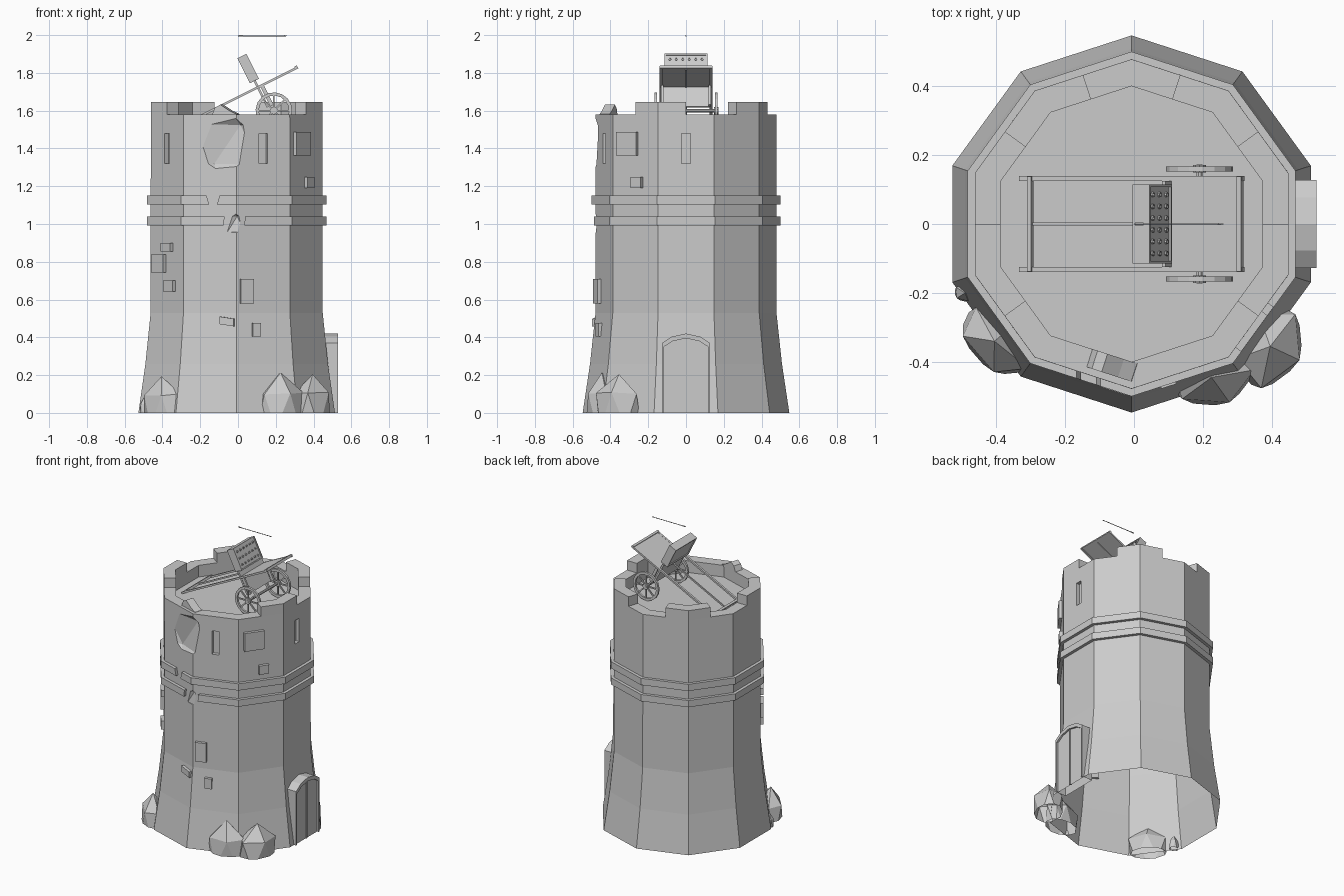
import bpy, bmesh, random
from math import sin, cos, pi, radians, atan
from mathutils import Matrix, Vector

if "Cube" in bpy.data.objects:
    bpy.data.objects.remove(bpy.data.objects["Cube"])

random.seed(4)
CX = -0.007                      # tower axis
I = Matrix.Identity(4)
T = Matrix.Translation
COS18 = cos(radians(18))


def finish(name, bm, M=I):
    bmesh.ops.recalc_face_normals(bm, faces=bm.faces)
    me = bpy.data.meshes.new(name)
    bm.to_mesh(me)
    bm.free()
    me.transform(M)
    ob = bpy.data.objects.new(name, me)
    bpy.context.collection.objects.link(ob)
    return ob


def prism(name, pts, d0, d1, M=I):
    """Polygon in local xy, extruded along local z."""
    bm = bmesh.new()
    a = [bm.verts.new((x, y, d0)) for x, y in pts]
    b = [bm.verts.new((x, y, d1)) for x, y in pts]
    bm.faces.new(a)
    bm.faces.new(b)
    n = len(pts)
    for i in range(n):
        j = (i + 1) % n
        bm.faces.new((a[i], a[j], b[j], b[i]))
    return finish(name, bm, M)


def revolve(name, prof, n, M=I, closed=False, start=18):
    """(radius, z) profile turned round local z."""
    bm = bmesh.new()
    rings = []
    for r, z in prof:
        if r == 0:
            rings.append([bm.verts.new((0, 0, z))] * n)
        else:
            rings.append([bm.verts.new((r * cos(radians(start) + 2 * pi * k / n),
                                        r * sin(radians(start) + 2 * pi * k / n), z)) for k in range(n)])
    for i in range(len(prof) - (0 if closed else 1)):
        p, q = rings[i], rings[(i + 1) % len(prof)]
        for k in range(n):
            m = (k + 1) % n
            bm.faces.new(list(dict.fromkeys((p[k], p[m], q[m], q[k]))))
    return finish(name, bm, M)


def box(name, c, s, M=I):
    bm = bmesh.new()
    bmesh.ops.create_cube(bm, size=1, matrix=T(c) @ Matrix.Diagonal((*s, 1)))
    return finish(name, bm, M)


def lump(name, c, s, jit, rot=0, ground=False):
    """Angular stone; ground=True cuts it open at z = 0."""
    bm = bmesh.new()
    bmesh.ops.create_icosphere(bm, subdivisions=1, radius=1)
    for v in bm.verts:
        v.co *= 1 + random.uniform(-jit, jit)
    bm.transform(T(c) @ Matrix.Rotation(radians(rot), 4, 'Z') @ Matrix.Diagonal((*s, 1)))
    if ground:
        g = bm.verts[:] + bm.edges[:] + bm.faces[:]
        bmesh.ops.bisect_plane(bm, geom=g, plane_co=(0, 0, 0), plane_no=(0, 0, -1), clear_outer=True)
    return finish(name, bm)


def subtract(ob, cutters):
    for c in cutters:
        m = ob.modifiers.new("cut", 'BOOLEAN')
        m.operation, m.solver, m.object = 'DIFFERENCE', 'EXACT', c
        bpy.context.view_layer.objects.active = ob
        bpy.ops.object.modifier_apply(modifier=m.name)


def open_bottom(ob):
    bm = bmesh.new()
    bm.from_mesh(ob.data)
    low = [f for f in bm.faces if all(v.co.z < 1e-4 for v in f.verts)]
    bmesh.ops.delete(bm, geom=low, context='FACES')
    bm.to_mesh(ob.data)
    bm.free()


def face(deg, a):
    """Frame on a tower side: x along the side, y up, z outward."""
    t = radians(deg)
    return Matrix(((-sin(t), 0, cos(t), CX + a * cos(t)), (cos(t), 0, sin(t), a * sin(t)),
                   (0, 1, 0, 0), (0, 0, 0, 1)))


def rect(x, y, w, h, skew=0):
    return [(x - w / 2, y - h / 2), (x + w / 2, y - h / 2 + skew), (x + w / 2, y + h / 2 + skew), (x - w / 2, y + h / 2)]


# tower body with parapet and sunken floor
A = 0.455
tower = revolve("tower_body", [(0, 0), (.547, 0), (.508, .26), (.479, .53), (.478, 1.58),
                               (.40, 1.58), (.40, 1.5), (0, 1.5)], 10, T((CX, 0, 0)))

# merlons on alternate corners, the front one broken
for d in (54, 126, 198, 342):
    pts = [(r * k * cos(radians(d + o)) + CX, r * k * sin(radians(d + o)))
           for r, seq in ((.478, (-18, 0, 18)), (.40, (18, 0, -18)))
           for o in seq for k in [COS18 if o else 1]]
    prism("merlon", pts, 1.58, 1.645)
broken = prism("broken_merlon", [(0, 1.57), (.146, 1.57), (.14, 1.582), (.10, 1.60), (.05, 1.632), (.02, 1.615)],
               -.075, -.02, face(252, A))

# two belts
belts = [revolve("belt", [(.46, z), (.5, z), (.5, z + .046), (.46, z + .046)], 10, T((CX, 0, 0)), True)
         for z in (.993, 1.104)]

# damage and arrow slits
dent = lump("dent_cutter", (-.085, -.545, 1.42), (.27, .14, .24), .06, -14)
low_dent = lump("low_dent_cutter", (-.03, -.525, 1.0), (.09, .07, .09), .08)
gaps = [prism("gap_cutter", p, .4, .6, face(270, 0))
        for p in ([(-.075, .95), (.04, .95), (.045, 1.07), (-.06, 1.07)],
                  [(-.14, 1.08), (-.11, 1.08), (-.085, 1.17), (-.165, 1.17)])]
slits = [prism("slit_cutter", rect(0, 1.4, .046, .16), -.025, .05, face(d, A)) for d in (216, 288, 0)]
subtract(tower, [dent, low_dent] + slits)
subtract(broken, [dent])
open_bottom(tower)
for b, g in zip(belts, gaps):
    subtract(b, [g])
for c in [dent, low_dent] + gaps + slits:
    bpy.data.objects.remove(c)

# raised bricks: side, x, z, width, height, skew
for d, x, z, w, h, k in ((324, .333, 1.425, .13, .125, 0), (324, .37, 1.22, .065, .06, 0),
                         (216, -.412, .79, .11, .095, 0), (216, -.368, .878, .085, .045, 0), (216, -.355, .672, .085, .058, 0),
                         (288, .045, .645, .072, .13, 0), (288, .095, .44, .046, .07, 0), (252, -.055, .49, .08, .04, -.012)):
    a = A + max(0, .52 - z) * .08
    t = radians(d)
    prism("wall_brick", rect((a * cos(t) + CX - x) / sin(t), z, w, h, k), -.01, .02, face(d, a))

# arched doorway on the right
arch = lambda w, s, top: [(-w, 0), (w, 0), (w, s), (w * .6, (s + 2 * top) / 3), (0, top),
                          (-w * .6, (s + 2 * top) / 3), (-w, s)]
door = prism("door_frame", arch(.127, .37, .42), 0, .082, face(0, A))
cut = prism("door_cutter", arch(.117, .35, .395), .07, .1, face(0, A))
subtract(door, [cut])
open_bottom(door)
bpy.data.objects.remove(cut)
prism("door_seam", rect(0, .195, .008, .39), .06, .076, face(0, A))

# rocks at the foot
for c, s, r in (((.225, -.445, .01), (.14, .095, .21), 10), ((.395, -.355, .01), (.10, .14, .21), -25),
                ((-.405, -.34, .01), (.085, .135, .19), 40), ((-.49, -.20, .01), (.035, .03, .09), 0)):
    lump("rock", c, s, .08, r, True)

# tilted cart: local x along the shafts, local z square to them
M = T((.09, 0, 1.7165)) @ Matrix.Rotation(-atan(.5), 4, 'Y')
for y in (-.132, .132):
    box("shaft", (-.108, y, 0), (.724, .014, .012), M)
    box("axle_bracket", (.04, y * .95, -.06), (.02, .012, .12), M)
box("centre_pole", (-.1, 0, 0), (.66, .008, .01), M)
for u in (-.435, .245):
    box("crossbar", (u, 0, .004), (.014, .275, .016), M)
box("cart_bed", (.135, 0, .002), (.23, .25, .006), M)
box("support_plate", (.017, 0, -.038), (.012, .25, .16), M)

# launcher box with rim and rows of tubes
box("launcher_box", (.015, 0, .112), (.042, .222, .14), M)
for s in (-1, 1):
    box("launcher_rim_side", (.015, s * .111, .112), (.054, .008, .148), M)
    box("launcher_rim_end", (.015, 0, .112 + s * .07), (.054, .23, .008), M)
for i in range(6):
    for j in range(3):
        revolve("launch_tube", [(0, .001), (.005, .001), (.005, .006), (.0075, .006), (.0075, 0)], 8,
                M @ T((.036, -.085 + .034 * i, .068 + .044 * j)) @ Matrix.Rotation(pi / 2, 4, 'Y'))

# wheels and axle
HUB = Vector((.19, 0, 1.6))
TURN = Matrix.Rotation(pi / 2, 4, 'X')
revolve("axle", [(0, -.172), (.009, -.172), (.009, .172), (0, .172)], 8, T(HUB) @ TURN)
for s in (-1, 1):
    W = T(HUB + Vector((0, s * .16, 0))) @ TURN
    revolve("wheel_rim", [(.08, -.007), (.097, -.007), (.097, .007), (.08, .007)], 16, W, True)
    revolve("wheel_hub", [(0, -.011), (.02, -.011), (.02, .011), (0, .011)], 10, W)
    for k in range(4):
        box("spoke", (0, 0, 0), (.17, .009, .008), W @ Matrix.Rotation(k * pi / 4, 4, 'Z'))

# loose arrow above the tower
ARROW = T((0, 0, 1.996)) @ Matrix.Rotation(pi / 2, 4, 'Y')
revolve("arrow_shaft", [(0, 0), (.0022, 0), (.0022, .25), (0, .25)], 6, ARROW)
revolve("arrow_head", [(0, .24), (.004, .245), (0, .263)], 4, ARROW)
for k in range(2):
    box("arrow_feather", (0, 0, .015), (.008, .001, .025), ARROW @ Matrix.Rotation(k * pi / 2, 4, 'Z'))
